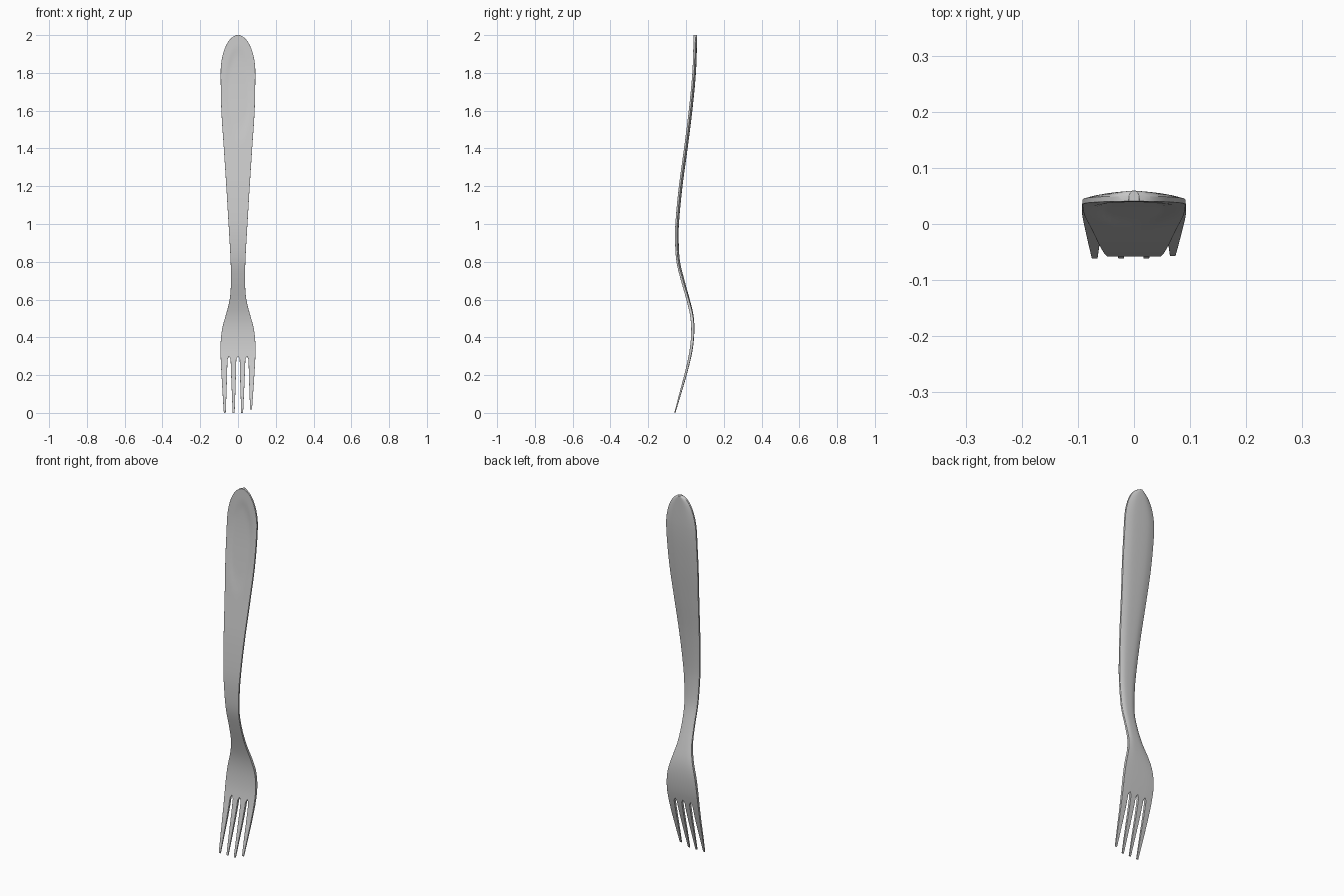
import bpy, bmesh, math

if "Cube" in bpy.data.objects:
    bpy.data.objects.remove(bpy.data.objects["Cube"])

# Stations along the fork: height, centre-line y, half width, thickness
ST = [(0.0, -0.059, 0.076, 0.006), (0.1, -0.031, 0.082, 0.010), (0.2, -0.003, 0.087, 0.013),
      (0.3, 0.021, 0.092, 0.015), (0.37, 0.032, 0.092, 0.016), (0.45, 0.036, 0.083, 0.017),
      (0.52, 0.030, 0.064, 0.018), (0.6, 0.011, 0.044, 0.018), (0.7, -0.017, 0.037, 0.019),
      (0.8, -0.041, 0.039, 0.019), (0.9, -0.048, 0.044, 0.019), (1.0, -0.047, 0.050, 0.019),
      (1.2, -0.028, 0.062, 0.019), (1.4, -0.001, 0.075, 0.019), (1.6, 0.024, 0.088, 0.019),
      (1.8, 0.043, 0.092, 0.019), (2.0, 0.050, 0.092, 0.019)]


def station(z):
    """Smooth (Hermite) interpolation of y, half width and thickness."""
    i = max(k for k in range(len(ST) - 1) if ST[k][0] <= z or k == 0)
    a, b = ST[i], ST[i + 1]
    p, n = ST[max(i - 1, 0)], ST[min(i + 2, len(ST) - 1)]
    h = b[0] - a[0]
    t = (z - a[0]) / h
    out = []
    for c in (1, 2, 3):
        m0 = (b[c] - p[c]) / (b[0] - p[0]) * h
        m1 = (n[c] - a[c]) / (n[0] - a[0]) * h
        out.append((2*t**3 - 3*t*t + 1) * a[c] + (t**3 - 2*t*t + t) * m0
                   + (3*t*t - 2*t**3) * b[c] + (t**3 - t*t) * m1)
    if z > 1.8:  # elliptical handle end
        out[1] = 0.092 * math.sqrt(max(1 - ((z - 1.8) / 0.2) ** 2, 0.01))
    return out


def smoothstep(a, b, v):
    t = min(max((v - a) / (b - a), 0), 1)
    return t * t * (3 - 2 * t)


def surface_y(x, z):
    """Front and back y: crowned back on the handle, shallow hollow in front."""
    y, w, t = station(z)
    u = min(abs(x) / w, 1)
    crown = 0.1 + 0.4 * smoothstep(0.4, 0.8, z)
    r = math.hypot(x / 0.072, (z - 1.69) / 0.26)
    hollow = 0.003 * (1 - smoothstep(0.75, 1.0, r))
    return y - t / 2 + hollow, y + t / 2 - crown * t * u ** 3


bm = bmesh.new()
sheet = []          # (x, z) points of the outline sheet
faces = []


def point(x, z):
    sheet.append((x, z))
    return len(sheet) - 1


# Root row: four tines (edge, middle, edge) with a raised arch point between them
ROOT, ARCH = 0.283, 0.300
w_root = station(ROOT)[1]
tines = [(-w_root, -0.056, -0.070, 0.0), (-0.039, -0.009, -0.023, 0.0),
         (0.009, 0.039, 0.022, 0.0), (0.056, w_root, 0.069, 0.018)]
row, roots = [], []
for i, (a, b, tip, ztip) in enumerate(tines):
    if i:
        row.append(point((tines[i - 1][1] + a) / 2, ARCH))
    trio = [point(a, ROOT), point((a + b) / 2, ROOT), point(b, ROOT)]
    row += trio
    roots.append(trio)

# Head, neck and handle rows
frac = [sheet[i][0] / w_root for i in row]
heights = [0.325 + 0.025 * k for k in range(24)] + [0.94 + 0.04 * k for k in range(22)]
heights += [1.8 + 0.2 * math.sin(math.radians(d)) for d in range(6, 85, 6)] + [2.0]
for z in heights:
    w = station(z)[1]
    new = [point(f * w, z) for f in frac]
    for k in range(len(row) - 1):
        faces.append((row[k], row[k + 1], new[k + 1], new[k]))
    row = new

# Tines
N = 9
for (a, b, tip, ztip), prev in zip(tines, roots):
    for k in range(1, N + 1):
        s = k / N
        z = ROOT + (ztip - ROOT) * s
        c = (a + b) / 2 + (tip - (a + b) / 2) * s
        h = (b - a) / 2 * (1 - s ** 1.15) + 0.005 * s ** 1.15
        new = [point(c - h, z), point(c, z), point(c + h, z)]
        for j in range(2):
            faces.append((new[j], new[j + 1], prev[j + 1], prev[j]))
        prev = new

# Front and back skins, joined by a wall along every boundary edge
front, back = [], []
for x, z in sheet:
    yf, yb = surface_y(x, z)
    front.append(bm.verts.new((x, yf, z)))
    back.append(bm.verts.new((x, yb, z)))
edge_set = set()
for f in faces:
    bm.faces.new([front[i] for i in f])
    bm.faces.new([back[i] for i in reversed(f)])
    edge_set.update((f[i], f[(i + 1) % 4]) for i in range(4))
for i, j in edge_set:
    if (j, i) not in edge_set:
        bm.faces.new((front[j], front[i], back[i], back[j]))
bmesh.ops.recalc_face_normals(bm, faces=bm.faces[:])

mesh = bpy.data.meshes.new("fork")
bm.to_mesh(mesh)
bm.free()
fork = bpy.data.objects.new("fork", mesh)
bpy.context.collection.objects.link(fork)

# Softened edges and smooth shading
bev = fork.modifiers.new("soft_edges", 'BEVEL')
bev.width = 0.0018
bev.segments = 2
bev.limit_method = 'ANGLE'
bev.angle_limit = math.radians(40)
bpy.context.view_layer.objects.active = fork
fork.select_set(True)
bpy.ops.object.shade_smooth_by_angle(angle=math.radians(40))
